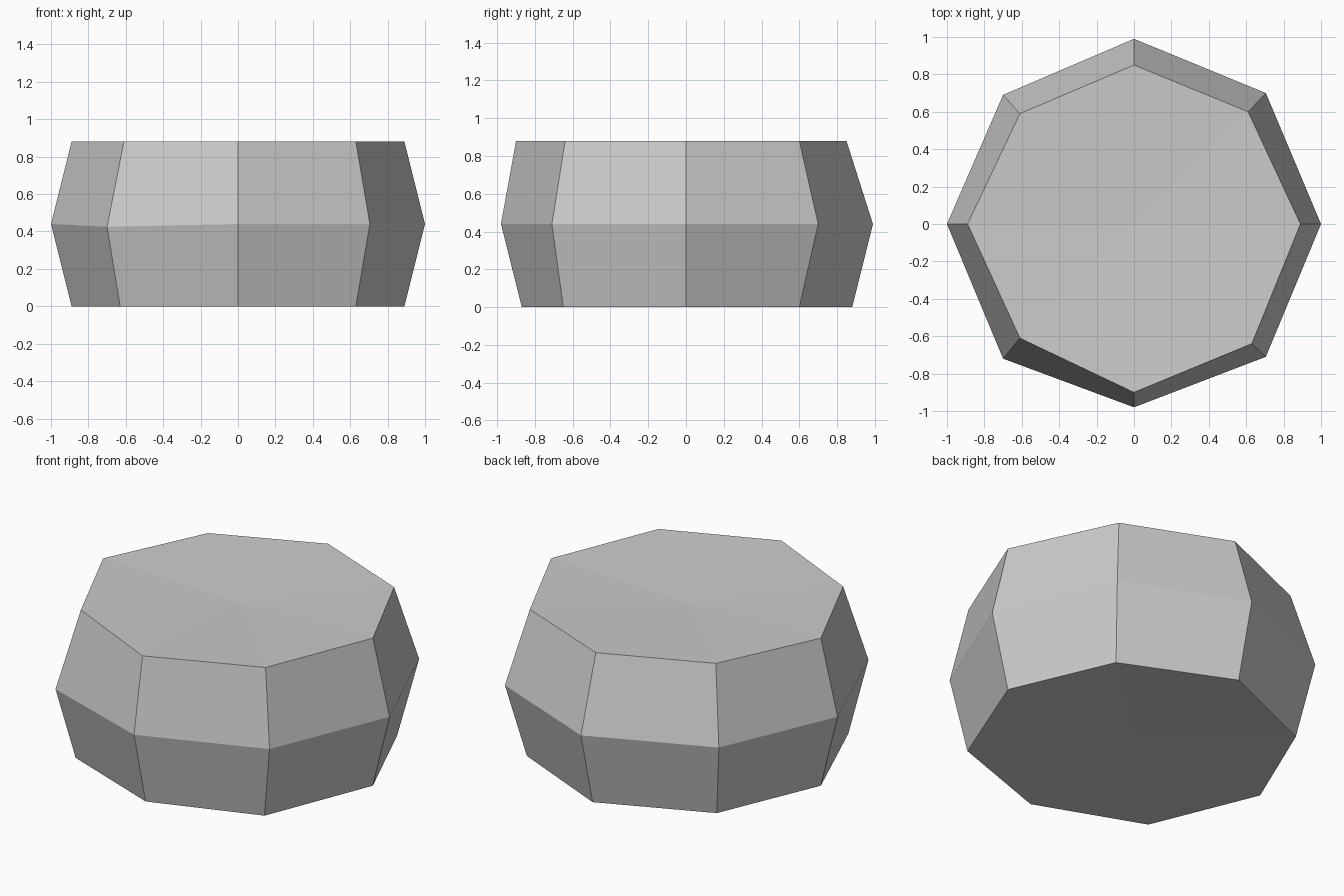
import bpy
import bmesh

cube = bpy.data.objects.get("Cube")
if cube:
    bpy.data.objects.remove(cube, do_unlink=True)

# Single stone grey
grey = bpy.data.materials.new("stone_grey")
grey.use_nodes = True
colour = (0.6, 0.6, 0.6, 1)
grey.diffuse_color = colour
grey.node_tree.nodes["Principled BSDF"].inputs["Base Color"].default_value = colour

# Slightly uneven eight-sided rings, counter-clockwise from +x
BOTTOM = [(.89, 0), (.63, .6), (0, .88), (-.63, .61),
          (-.89, 0), (-.63, -.63), (0, -.87), (.63, -.65)]
MIDDLE = [(1, 0), (.705, .7), (0, .99), (-.7, .69),
          (-1, 0), (-.7, -.72), (0, -.98), (.705, -.71)]
TOP = [(.89, 0), (.61, .6), (0, .85), (-.61, .59),
       (-.89, 0), (-.61, -.61), (0, -.9), (.63, -.64)]

bm = bmesh.new()
rings = [[bm.verts.new((x, y, z)) for x, y in ring]
         for ring, z in ((BOTTOM, 0), (MIDDLE, .44), (TOP, .88))]
rings[1][5].co.z = .425

# Sloping sides
for low, high in zip(rings, rings[1:]):
    for i in range(8):
        j = (i + 1) % 8
        bm.faces.new((low[i], low[j], high[j], high[i]))

# Shallow dished caps, fanned from the centre
for ring, z in ((rings[0], .02), (rings[2], .85)):
    centre = bm.verts.new((0, 0, z))
    for i in range(8):
        bm.faces.new((ring[i], ring[(i + 1) % 8], centre))

bmesh.ops.recalc_face_normals(bm, faces=bm.faces)
mesh = bpy.data.meshes.new("faceted_stone")
bm.to_mesh(mesh)
bm.free()
mesh.materials.append(grey)
stone = bpy.data.objects.new("faceted_stone", mesh)
bpy.context.collection.objects.link(stone)
